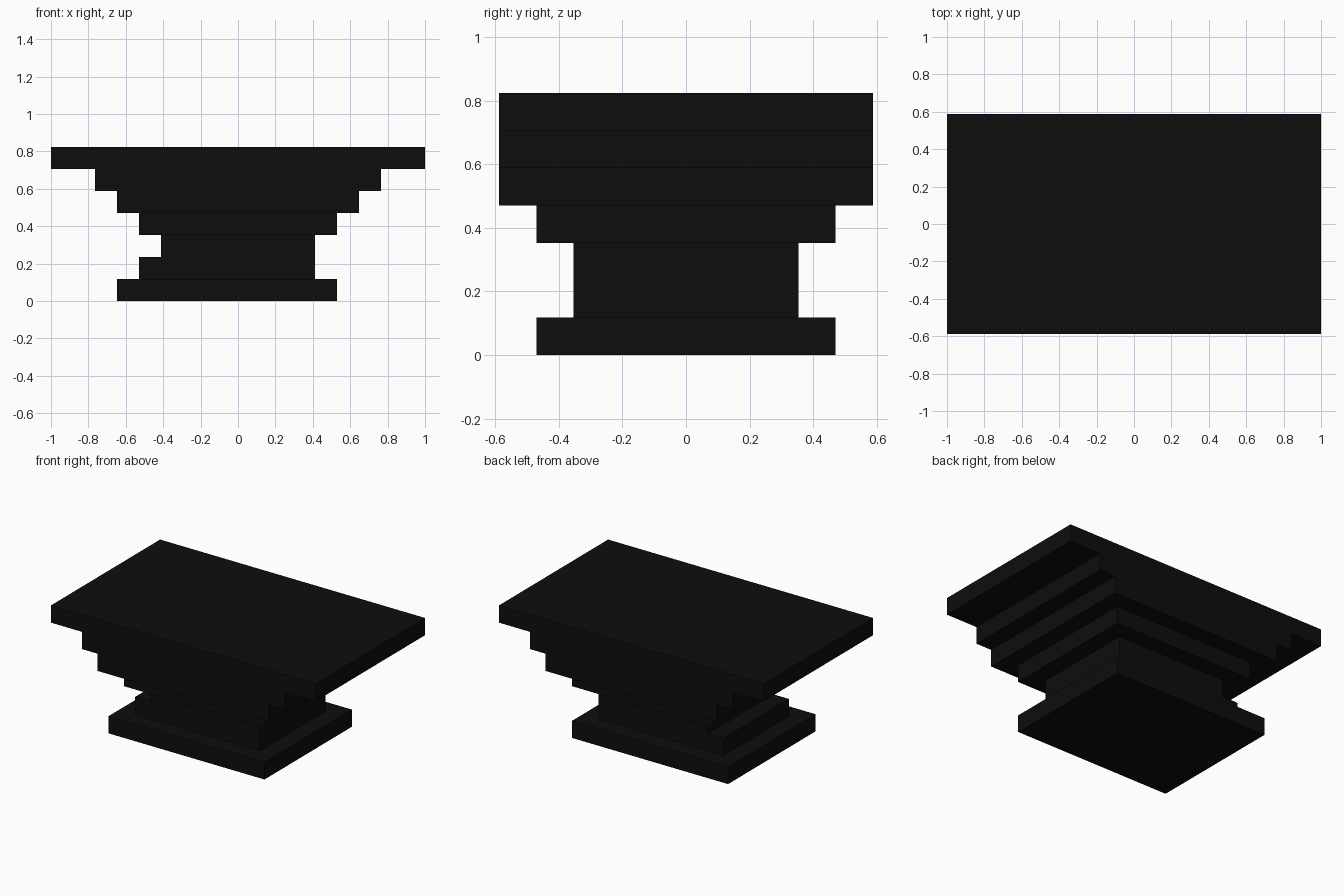
import bpy
import bmesh
from mathutils import Matrix, Vector

old = bpy.data.objects.get("Cube")
if old:
    bpy.data.objects.remove(old, do_unlink=True)

UNIT = 2 / 17  # one step of the stacked slabs

# Single near-black finish
black = bpy.data.materials.new("near_black")
color = (0.0043, 0.0043, 0.0043, 1)
black.diffuse_color = color
black.use_nodes = True
black.node_tree.nodes["Principled BSDF"].inputs["Base Color"].default_value = color


def slab(name, level, x0, x1, half_depth):
    """One-step-tall box; all sizes in steps."""
    size = Vector((x1 - x0, 2 * half_depth, 1)) * UNIT
    centre = Vector(((x0 + x1) / 2, 0, level + 0.5)) * UNIT
    bm = bmesh.new()
    bmesh.ops.create_cube(bm, size=1, matrix=Matrix.Diagonal((*size, 1)))
    mesh = bpy.data.meshes.new(name)
    bm.to_mesh(mesh)
    bm.free()
    mesh.materials.append(black)
    obj = bpy.data.objects.new(name, mesh)
    obj.location = centre
    bpy.context.collection.objects.link(obj)


# Slabs from the floor up: name, left end, right end, half depth
slabs = [
    ("base_slab", -5.5, 4.5, 4),
    ("lower_waist", -4.5, 3.5, 3),
    ("upper_waist", -3.5, 3.5, 3),
    ("lower_flare", -4.5, 4.5, 4),
    ("middle_flare", -5.5, 5.5, 5),
    ("upper_flare", -6.5, 6.5, 5),
    ("top_slab", -8.5, 8.5, 5),
]
for level, (name, x0, x1, half_depth) in enumerate(slabs):
    slab(name, level, x0, x1, half_depth)
